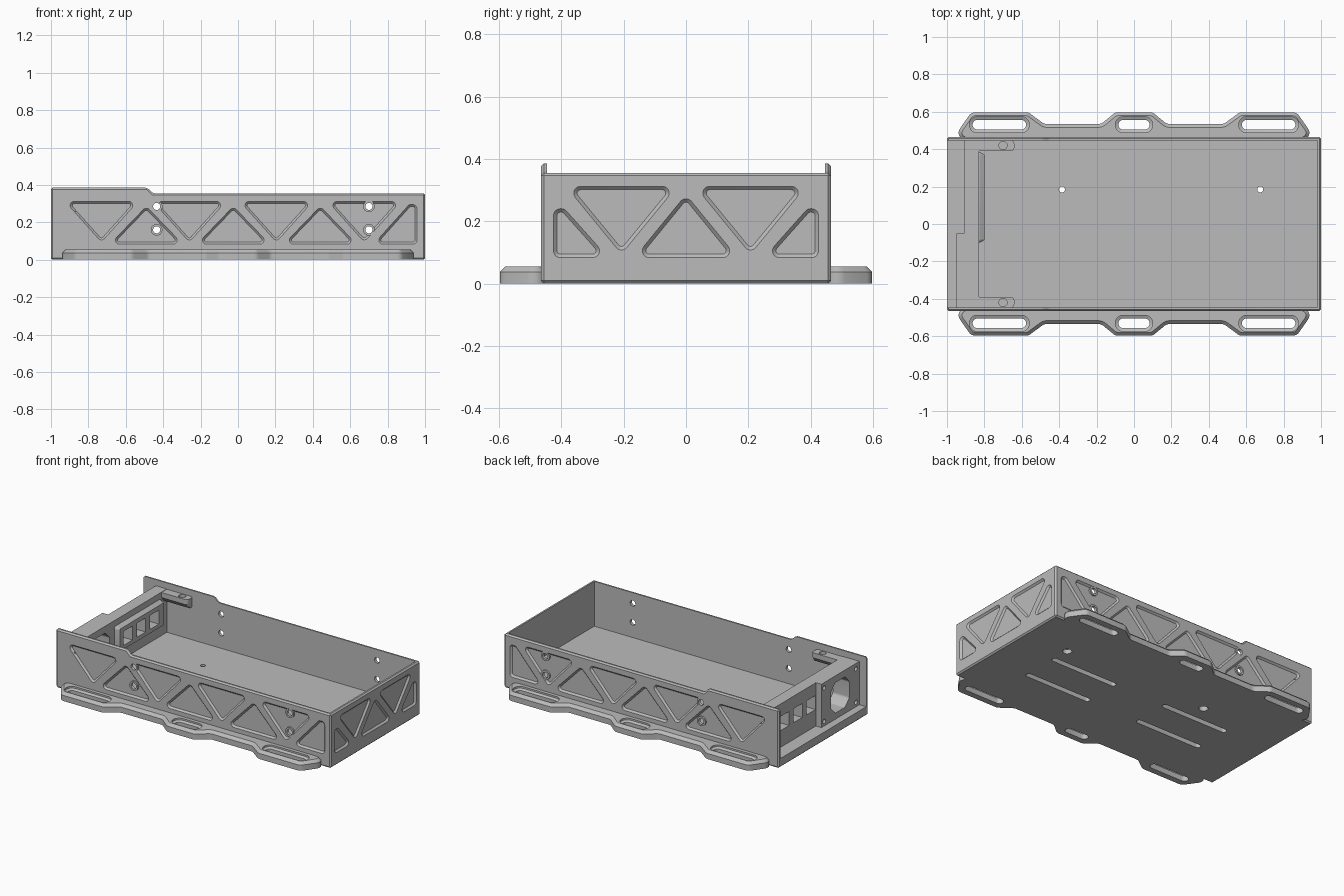
import bpy, bmesh, math
from mathutils import Vector

cube = bpy.data.objects.get("Cube")
if cube:
    bpy.data.objects.remove(cube, do_unlink=True)

grey = bpy.data.materials.new("machined grey")
grey.use_nodes = True
grey.diffuse_color = (0.5, 0.5, 0.5, 1)
grey.node_tree.nodes["Principled BSDF"].inputs["Base Color"].default_value = (0.5, 0.5, 0.5, 1)

# Plane mappings: 2D outline point plus depth -> 3D
XY = lambda a, b, d: (a, b, d)
XZ = lambda a, b, d: (a, d, b)
YZ = lambda a, b, d: (d, a, b)


def ccw(pts):
    area = sum(p[0] * q[1] - q[0] * p[1] for p, q in zip(pts, pts[1:] + pts[:1]))
    return list(pts) if area > 0 else list(pts)[::-1]


def fillet(pts, r, n=5):
    """Round every corner of a polygon."""
    pts, out = [Vector(p) for p in ccw(pts)], []
    for i, p in enumerate(pts):
        a = (pts[i - 1] - p).normalized()
        b = (pts[(i + 1) % len(pts)] - p).normalized()
        half = a.angle(b) / 2
        centre = p + (a + b).normalized() * (r / math.sin(half))
        t = r / math.tan(half)
        start, end = p + a * t - centre, p + b * t - centre
        turn = start.angle_signed(end)
        for k in range(n + 1):
            ang = -turn * k / n
            c, s = math.cos(ang), math.sin(ang)
            out.append(centre + Vector((start.x * c - start.y * s, start.x * s + start.y * c)))
    return out


def inset(pts, d):
    """Move an outline inward by d."""
    pts, out = [Vector(p) for p in ccw(pts)], []
    for i, p in enumerate(pts):
        e1, e2 = (p - pts[i - 1]).normalized(), (pts[(i + 1) % len(pts)] - p).normalized()
        n1, n2 = Vector((-e1.y, e1.x)), Vector((-e2.y, e2.x))
        out.append(p + (n1 + n2) * (d / (1 + n1.dot(n2))))
    return out


def rect(a0, a1, b0, b1):
    return [(a0, b0), (a1, b0), (a1, b1), (a0, b1)]


def circle(a, b, r, n=24):
    return [(a + r * math.cos(2 * math.pi * i / n), b + r * math.sin(2 * math.pi * i / n)) for i in range(n)]


def loft(name, plane, *sections):
    """Solid through matching outlines, each given as (outline, depth)."""
    bm = bmesh.new()
    rings = [[bm.verts.new(plane(p[0], p[1], d)) for p in loop] for loop, d in sections]
    n = len(rings[0])
    for r, s in zip(rings, rings[1:]):
        for i in range(n):
            bm.faces.new((r[i], r[(i + 1) % n], s[(i + 1) % n], s[i]))
    bm.faces.new(rings[0][::-1])
    bm.faces.new(rings[-1])
    bmesh.ops.recalc_face_normals(bm, faces=bm.faces)
    mesh = bpy.data.meshes.new(name)
    bm.to_mesh(mesh)
    bm.free()
    mesh.materials.append(grey)
    ob = bpy.data.objects.new(name, mesh)
    bpy.context.collection.objects.link(ob)
    return ob


def prism(name, plane, loop, d0, d1):
    return loft(name, plane, (loop, d0), (loop, d1))


def activate(ob):
    bpy.ops.object.select_all(action='DESELECT')
    ob.select_set(True)
    bpy.context.view_layer.objects.active = ob


def combine(ob, tools, op='DIFFERENCE'):
    activate(ob)
    for tool in tools:
        mod = ob.modifiers.new("bool", 'BOOLEAN')
        mod.operation, mod.solver, mod.object = op, 'EXACT', tool
        bpy.ops.object.modifier_apply(modifier=mod.name)
        bpy.data.objects.remove(tool, do_unlink=True)


def bevel(ob, width):
    activate(ob)
    mod = ob.modifiers.new("bevel", 'BEVEL')
    mod.width, mod.segments = width, 1
    bpy.ops.object.modifier_apply(modifier=mod.name)


def finish(ob):
    activate(ob)
    bpy.ops.object.shade_smooth_by_angle(angle=math.radians(28))


# Tray: stepped side profile, hollowed and open at the -x end
tray = prism("tray", XZ, [(-1, 0), (1, 0), (1, .355), (-.455, .355), (-.485, .385), (-1, .385)], -.465, .465)
bevel(tray, .009)
combine(tray, [prism("cavity", XY, rect(-1.1, .98, -.446, .446), .06, .6)])


# Recessed truss pockets
def down(c, w):
    return [(c - w, .312), (c + w, .312), (c, .095)]


def up(c, w):
    return [(c - w, .083), (c + w, .083), (c, .285)]


def pocket(tri, plane, face, sign):
    loop = fillet(tri, .022)
    return loft("pocket", plane, (loop, face + sign * .01), (loop, face),
                (inset(loop, .011), face - sign * .011))


side = [down(c, .195) for c in (-.73, -.26, .205, .675)] + [up(c, .195) for c in (-.49, -.025, .44)]
side += [[(-.957, .083), (-.77, .083), (-.93, .255), (-.957, .255)],
         [(.957, .083), (.725, .083), (.915, .295), (.957, .295)]]
end = [up(0, .165)]
for s in (-1, 1):
    end += [down(s * .207, .178),
            [(s * .425, .083), (s * .25, .083), (s * .39, .24), (s * .425, .24)]]
combine(tray, [pocket(t, XZ, s * .465, s) for t in side for s in (-1, 1)])
combine(tray, [pocket(t, YZ, 1, 1) for t in end])

# Screw bosses and holes through the side walls
spots = [(x, z) for x in (-.435, .70) for z in (.16, .285)]
combine(tray, [prism("boss", XZ, circle(x, z, .031), s * .449, s * .4645)
               for x, z in spots for s in (-1, 1)], 'UNION')
combine(tray, [prism("hole", XZ, circle(x, z, .019), -.7, .7) for x, z in spots])

# Underside: counterbored holes and blind slots
under = []
for x in (-.385, .675):
    under.append(loft("bore", XY, (circle(x, .185, .028), -.02), (circle(x, .185, .028), .03),
                      (circle(x, .185, .016), .0301), (circle(x, .185, .016), .1)))
for x in (-.42, .44):
    for y in (-.18, .06):
        under.append(prism("slot", XY, fillet(rect(x - .245, x + .245, y - .018, y + .018), .0175), -.02, .035))
combine(tray, under)
finish(tray)

# Mounting flanges with three lashing slots on each long side
half = [(.10, .597), (.175, .535), (.48, .535), (.565, .597), (.87, .597), (.975, .447)]
outline = fillet([(-x, y) for x, y in half[::-1]] + half, .04)
for s, name in ((-1, "front_flange"), (1, "back_flange")):
    plane = lambda a, b, d, s=s: (a, s * b, d)
    flange = loft(name, plane, (outline, 0), (outline, .037), (inset(outline, .018), .055))
    slots = []
    for c, w in ((-.72, .143), (0, .083), (.72, .143)):
        hole = fillet(rect(c - w, c + w, .505, .557), .0255)
        rim = inset(hole, -.017)
        slots.append(loft("slot", plane, (hole, -.02), (hole, .036), (rim, .044), (rim, .08)))
    combine(flange, slots)
    finish(flange)

# Connector panel at the -x end, in two depths
panel = prism("connector_panel", XY, [(-.83, -.447), (-.83, .447), (-.91, .447), (-.91, -.05),
                                      (-.95, -.05), (-.95, -.447)], .055, .345)
pad = fillet(rect(-.10, .385, .13, .305), .02)
combine(panel, [loft("pad", YZ, (pad, -.85), (pad, -.825), (inset(pad, .014), -.80))], 'UNION')
openings = [prism("window", YZ, rect(y - .046, y + .046, .17, .262), -1.05, -.7) for y in (0, .137, .274)]
y0, z0 = -.245, .2
octagon = [(y0 + a, z0 + b) for a, b in ((-.05, -.1), (.05, -.1), (.095, -.055), (.095, .055),
                                         (.05, .1), (-.05, .1), (-.095, .055), (-.095, -.055))]
openings.append(prism("socket", YZ, fillet(octagon, .02), -1.05, -.7))
openings += [prism("screw", YZ, circle(y, z, .014, 16), -1.05, -.9) for y in (-.41, -.08) for z in (.09, .31)]
combine(panel, openings)
finish(panel)

# Lid tabs beside the panel, with sloped undersides
for s, name in ((-1, "front_lid_tab"), (1, "back_lid_tab")):
    plane = lambda a, b, d, s=s: (a, s * b, d)
    top = fillet(rect(-.84, -.64, .39, .447), .018)
    low = [(p[0], max(p[1], .415)) for p in top]
    tab = loft(name, plane, (low, .28), (top, .31), (top, .343))
    combine(tab, [prism("hole", plane, circle(-.70, .42, .022), .318, .4)])
    finish(tab)
